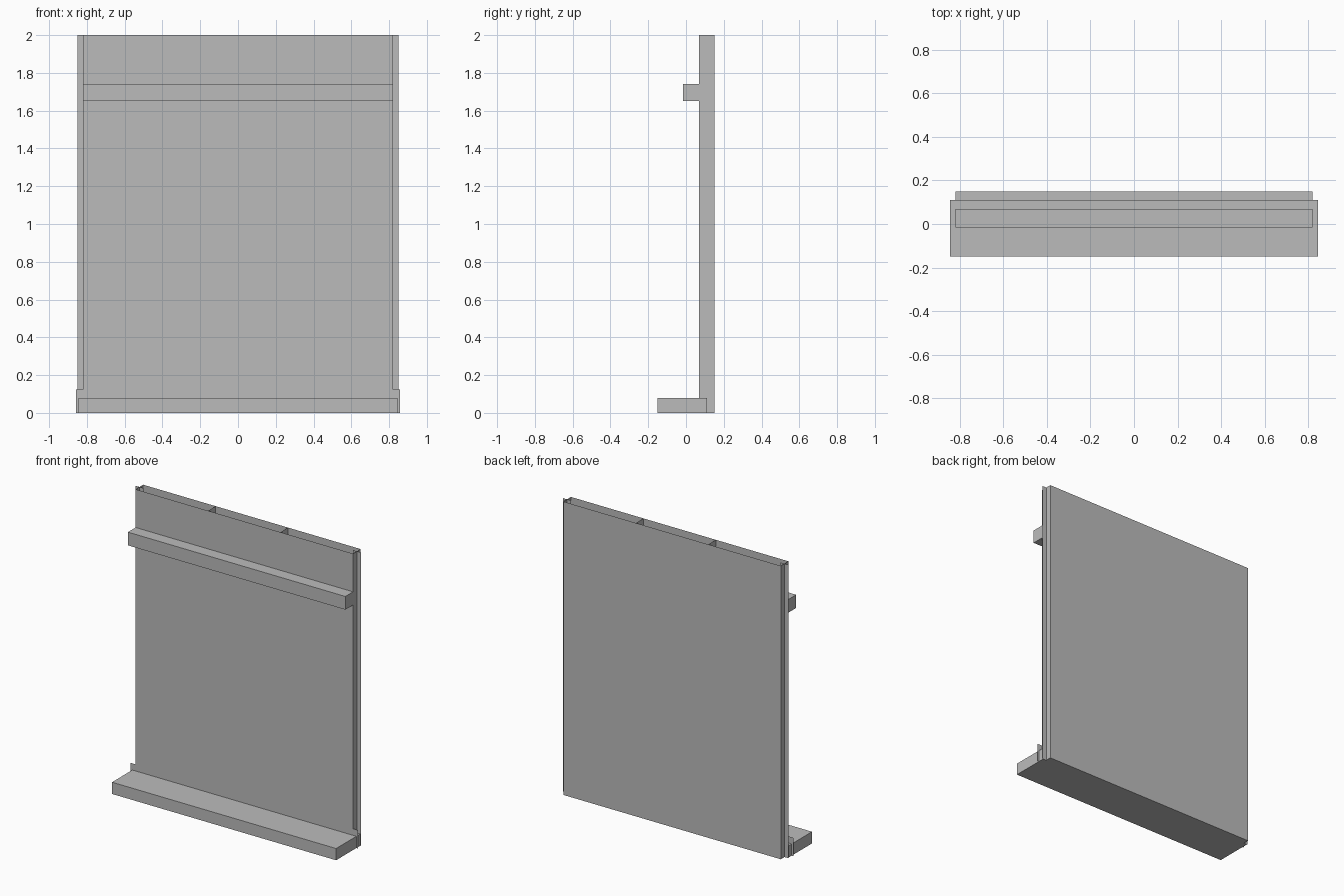
import bpy

if "Cube" in bpy.data.objects:
    bpy.data.objects.remove(bpy.data.objects["Cube"])

grey = bpy.data.materials.new("plain_grey")
grey.diffuse_color = (0.5, 0.5, 0.5, 1)
grey.use_nodes = True
grey.node_tree.nodes["Principled BSDF"].inputs["Base Color"].default_value = grey.diffuse_color


def add_mesh(name, verts, faces):
    mesh = bpy.data.meshes.new(name)
    mesh.from_pydata(verts, [], faces)
    mesh.materials.append(grey)
    obj = bpy.data.objects.new(name, mesh)
    bpy.context.collection.objects.link(obj)
    return obj


def box(name, x, y, z):
    verts = [(a, b, c) for c in z for b in y for a in x]
    faces = [(0, 2, 3, 1), (4, 5, 7, 6), (0, 1, 5, 4),
             (2, 6, 7, 3), (0, 4, 6, 2), (1, 3, 7, 5)]
    return add_mesh(name, verts, faces)


W, FRONT, MID, BACK, H = 0.82, 0.068, 0.11, 0.15, 2.0

# front sheet with small tabs at the foot
outline = [(-0.857, 0), (0.857, 0), (0.857, 0.125), (W, 0.125),
           (W, H), (-W, H), (-W, 0.125), (-0.857, 0.125)]
add_mesh("front_sheet", [(x, FRONT, z) for x, z in outline], [tuple(range(8))])

# back sheet and closed underside; the top stays open
add_mesh("back_sheet",
         [(W, BACK, 0), (-W, BACK, 0), (-W, BACK, H), (W, BACK, H)], [(0, 1, 2, 3)])
add_mesh("wall_underside",
         [(-W, FRONT, 0), (-W, BACK, 0), (W, BACK, 0), (W, FRONT, 0)], [(0, 1, 2, 3)])

for side, s in (("left", -1), ("right", 1)):
    # end walls and inner dividers run across the thickness
    for part, x in (("end_wall", W), ("divider", 0.273)):
        quad = [(s * x, FRONT, 0), (s * x, BACK, 0), (s * x, BACK, H), (s * x, FRONT, H)]
        add_mesh(f"{side}_{part}", quad, [(0, 1, 2, 3) if s > 0 else (3, 2, 1, 0)])
    # thin edge flange crossing each end wall
    quad = [(s * 0.79, MID, 0), (s * 0.85, MID, 0), (s * 0.85, MID, H), (s * 0.79, MID, H)]
    add_mesh(f"{side}_edge_flange", quad, [(0, 1, 2, 3) if s > 0 else (3, 2, 1, 0)])

# rail near the top and the deep base step
box("upper_rail", (-W, W), (-0.015, FRONT), (1.65, 1.74))
box("base_step", (-0.845, 0.845), (-0.15, MID), (0, 0.08))
